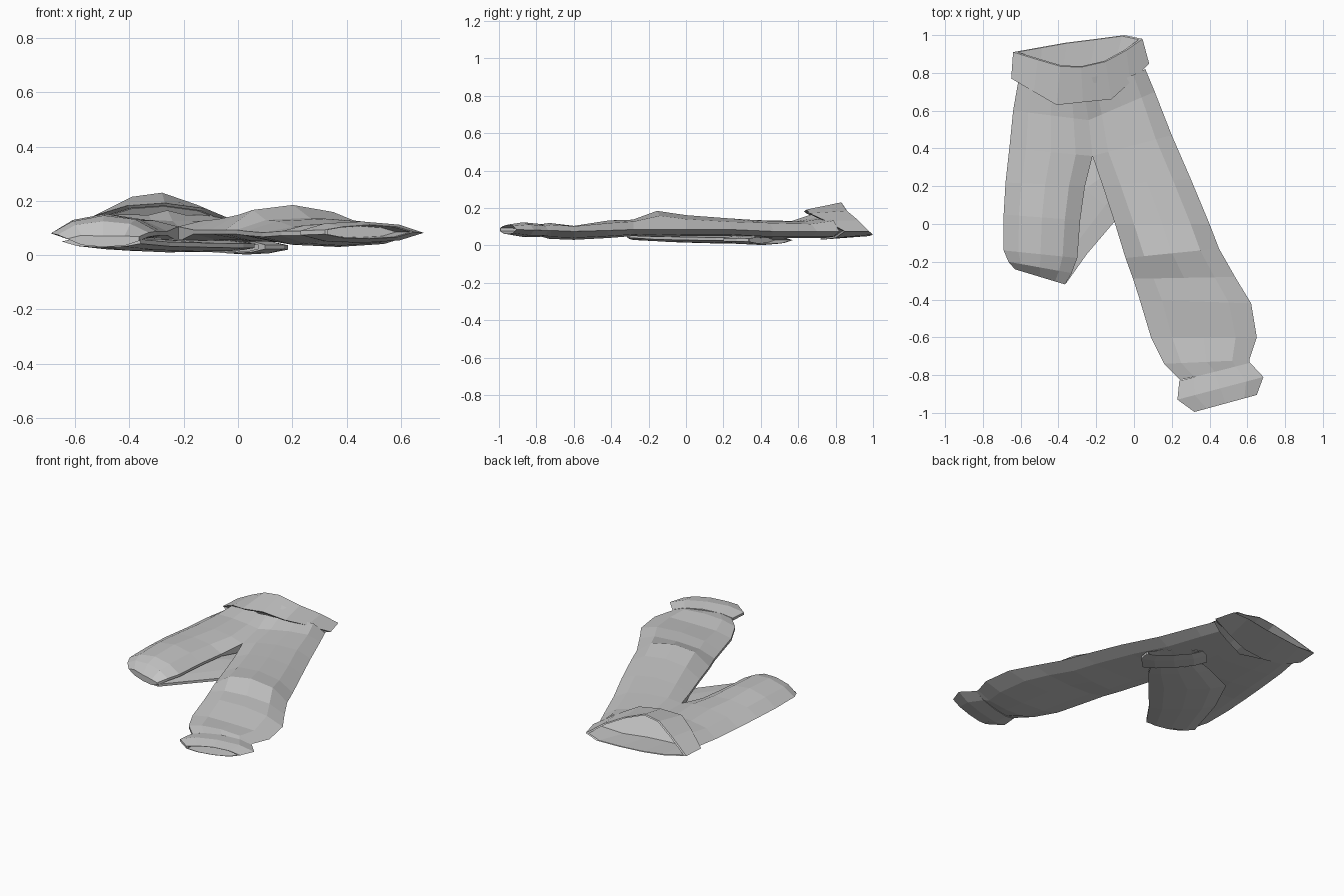
import bpy, bmesh, random
from mathutils import Vector

random.seed(4)
cube = bpy.data.objects.get("Cube")
if cube:
    bpy.data.objects.remove(cube)

grey = bpy.data.materials.new("light grey cloth")
grey.use_nodes = True
colour = (0.56, 0.56, 0.56, 1)
grey.diffuse_color = colour
grey.node_tree.nodes["Principled BSDF"].inputs["Base Color"].default_value = colour


def finish(bm, name):
    bmesh.ops.remove_doubles(bm, verts=bm.verts, dist=0.0005)
    bmesh.ops.recalc_face_normals(bm, faces=bm.faces)
    mesh = bpy.data.meshes.new(name)
    bm.to_mesh(mesh)
    bm.free()
    mesh.materials.append(grey)
    ob = bpy.data.objects.new(name, mesh)
    bpy.context.collection.objects.link(ob)
    return ob


def section(outer, inner, edge, top, bot, inner_top=None, inner_bot=None, wobble=0.004):
    """Flattened cloth cross-section from the outer edge to the inner edge."""
    o, i = Vector(outer), Vector(inner)
    it = edge + 0.008 if inner_top is None else inner_top
    ib = edge - 0.008 if inner_bot is None else inner_bot
    pts = [(*o, edge)]
    for t, k in ((0.2, 0.72), (0.5, 1.0), (0.8, 0.8)):
        base = edge + (it - edge) * t
        pts.append((*o.lerp(i, t), base + (top - base) * k + random.uniform(-wobble, wobble)))
    pts += [(*i, it), (*i, ib)]
    for t, k in ((0.8, 0.8), (0.5, 1.0), (0.2, 0.75)):
        base = edge + (ib - edge) * t
        pts.append((*o.lerp(i, t), base + (bot - base) * k))
    return [Vector(p) for p in pts]


def loft(bm, rings, seam=0, cap_start=False, cap_end=False):
    """Skin the rings; the first `seam` spans stay open on the inner side."""
    loops = [[bm.verts.new(p) for p in r] for r in rings]
    n = len(rings[0])
    for s, (a, b) in enumerate(zip(loops, loops[1:])):
        for j in range(n):
            if s < seam and j == 4:
                continue
            k = (j + 1) % n
            bm.faces.new((a[j], a[k], b[k], b[j]))
    if cap_start:
        bm.faces.new(loops[0])
    if cap_end:
        bm.faces.new(loops[-1])


def scaled(ring, f, shift=(0, 0, 0)):
    c = sum(ring, Vector()) / len(ring)
    return [c + (p - c) * f + Vector(shift) for p in ring]


def open_end(ring, into):
    """Rim thickness and a short inside lining."""
    return [ring, scaled(ring, 0.93), scaled(ring, 0.8, into)]


# Hips and both thighs, joined along the centre seam down to the crotch
hips = [((-0.26, 0.67), 0.165, 0.04), ((-0.24, 0.55), 0.125, 0.04), ((-0.22, 0.36), 0.105, 0.05)]
left_hip = [((0.06, 0.82), 0.15), ((0.11, 0.70), 0.13), ((0.20, 0.47), 0.13)]
right_hip = [((-0.61, 0.77), 0.15), ((-0.64, 0.60), 0.13), ((-0.66, 0.40), 0.135)]


def hip_rings(side):
    return [section(o, i, 0.075, t, 0.04, it, ib)
            for (o, t), (i, it, ib) in zip(side, hips)]


left = hip_rings(left_hip) + [section(*s) for s in (
    ((0.30, 0.24), (-0.165, 0.20), 0.085, 0.145, 0.05),
    ((0.40, 0.00), (-0.10, 0.00), 0.085, 0.165, 0.05),
    ((0.45, -0.13), (-0.045, -0.18), 0.085, 0.182, 0.045),
    ((0.535, -0.28), (-0.005, -0.29), 0.085, 0.14, 0.05),
    ((0.62, -0.42), (0.03, -0.40), 0.08, 0.132, 0.04),
    ((0.65, -0.60), (0.09, -0.60), 0.075, 0.108, 0.03),
    ((0.61, -0.72), (0.16, -0.74), 0.08, 0.12, 0.035),
    ((0.615, -0.745), (0.245, -0.825), 0.08, 0.11, 0.05))]
right = hip_rings(right_hip) + [section(*s) for s in (
    ((-0.68, 0.22), (-0.26, 0.20), 0.08, 0.14, 0.05),
    ((-0.69, 0.05), (-0.285, 0.02), 0.08, 0.15, 0.05),
    ((-0.69, -0.14), (-0.30, -0.18), 0.08, 0.145, 0.045),
    ((-0.665, -0.20), (-0.33, -0.26), 0.075, 0.125, 0.04),
    ((-0.63, -0.24), (-0.365, -0.32), 0.06, 0.072, 0.03))]
bm = bmesh.new()
loft(bm, left, seam=2)
loft(bm, right, seam=2, cap_end=True)
finish(bm, "trouser_legs")

# Right shin folded back underneath at the knee
shin = [section(*s, wobble=0.002) for s in (
    ((-0.65, -0.21), (-0.36, -0.315), 0.05, 0.07, 0.028),
    ((-0.55, 0.10), (-0.25, -0.16), 0.04, 0.062, 0.016),
    ((-0.44, 0.33), (-0.08, 0.04), 0.036, 0.058, 0.010),
    ((-0.24, 0.42), (0.02, 0.16), 0.034, 0.055, 0.012),
    ((-0.16, 0.445), (0.06, 0.225), 0.034, 0.052, 0.016))]
bm = bmesh.new()
loft(bm, shin, cap_start=True, cap_end=True)
finish(bm, "folded_right_shin")


# Ankle cuffs
def cuff(name, sections, into):
    rings = [section(*s, wobble=0.002) for s in sections]
    bm = bmesh.new()
    loft(bm, [scaled(rings[0], 0.8)] + rings[:-1] + open_end(rings[-1], into), cap_end=True)
    finish(bm, name)


cuff("left_ankle_cuff", (
    ((0.615, -0.735), (0.24, -0.83), 0.08, 0.115, 0.045),
    ((0.685, -0.81), (0.23, -0.93), 0.082, 0.122, 0.045),
    ((0.65, -0.905), (0.32, -0.995), 0.085, 0.110, 0.06)), (-0.03, 0.1, 0))
cuff("right_ankle_cuff", (
    ((-0.165, 0.48), (0.10, 0.20), 0.03, 0.055, 0.006),
    ((-0.11, 0.545), (0.17, 0.27), 0.03, 0.055, 0.002),
    ((-0.06, 0.57), (0.185, 0.335), 0.028, 0.048, 0.008)), (-0.07, -0.07, 0))

# Waistband: raised open rim, hem stepping out over the hips
hem = [Vector(p) for p in (
    (-0.65, 0.77, 0.08), (-0.53, 0.70, 0.145), (-0.41, 0.63, 0.182), (-0.27, 0.645, 0.192),
    (-0.12, 0.66, 0.172), (-0.02, 0.75, 0.13), (0.08, 0.85, 0.075),
    (-0.08, 0.80, 0.04), (-0.24, 0.74, 0.032), (-0.40, 0.72, 0.032), (-0.54, 0.73, 0.045))]
rim = [Vector(p) for p in (
    (-0.64, 0.91, 0.08), (-0.51, 0.87, 0.155), (-0.39, 0.835, 0.215), (-0.28, 0.83, 0.23),
    (-0.15, 0.86, 0.185), (-0.04, 0.92, 0.135), (0.045, 0.98, 0.075),
    (-0.05, 1.00, 0.058), (-0.20, 0.98, 0.05), (-0.36, 0.96, 0.05), (-0.50, 0.935, 0.056))]
bm = bmesh.new()
loft(bm, [scaled(hem, 0.88), hem, rim, scaled(rim, 0.94), scaled(hem, 0.86, (0, 0.02, 0))],
     cap_end=True)
finish(bm, "waistband")
